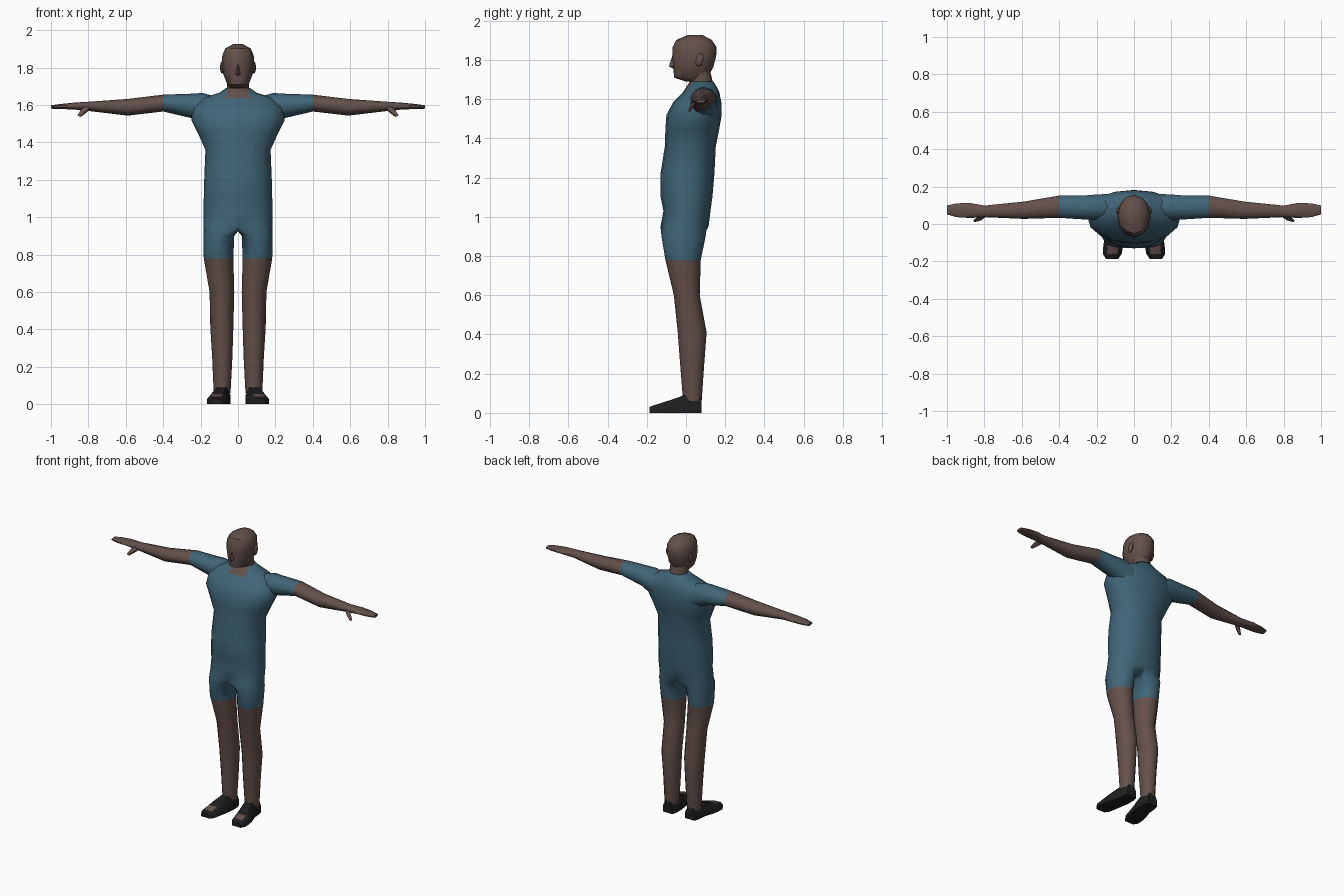
import bpy, bmesh, math

if "Cube" in bpy.data.objects:
    bpy.data.objects.remove(bpy.data.objects["Cube"])

def material(name, rgb):
    m = bpy.data.materials.new(name)
    m.diffuse_color = (*rgb, 1)
    m.use_nodes = True
    m.node_tree.nodes["Principled BSDF"].inputs["Base Color"].default_value = m.diffuse_color
    return m

SKIN = material("brown skin", (0.125, 0.080, 0.070))
BLUE = material("blue cloth", (0.052, 0.130, 0.185))
BLACK = material("black shoe", (0.014, 0.014, 0.014))

def finish(bm, name, mats, rule=None, angle=50):
    """Turn a bmesh into a smooth-shaded object; rule(centre) picks the material slot."""
    bmesh.ops.recalc_face_normals(bm, faces=bm.faces[:])
    if rule:
        for f in bm.faces:
            f.material_index = rule(f.calc_center_median())
    me = bpy.data.meshes.new(name)
    bm.to_mesh(me)
    bm.free()
    for m in mats:
        me.materials.append(m)
    ob = bpy.data.objects.new(name, me)
    bpy.context.collection.objects.link(ob)
    bpy.ops.object.select_all(action='DESELECT')
    ob.select_set(True)
    bpy.context.view_layer.objects.active = ob
    bpy.ops.object.shade_smooth_by_angle(angle=math.radians(angle))
    return ob

def bridge(bm, a, b):
    n = len(a)
    for i in range(n):
        bm.faces.new((a[i], a[(i + 1) % n], b[(i + 1) % n], b[i]))

def loft(bm, rings):
    """Skin a list of point rings and close both ends."""
    vs = [[bm.verts.new(p) for p in r] for r in rings]
    for a, b in zip(vs, vs[1:]):
        bridge(bm, a, b)
    bm.faces.new(vs[0])
    bm.faces.new(vs[-1])
    return vs

def oval(z, x0, x1, y0, y1, n, start=-90, e=1.0):
    """Level ring of n points inside the given x and y limits."""
    pts = []
    for i in range(n):
        t = math.radians(start + 360 * i / n)
        c, s = math.cos(t), math.sin(t)
        pts.append(((x0 + x1) / 2 + (x1 - x0) / 2 * math.copysign(abs(c) ** e, c),
                    (y0 + y1) / 2 + (y1 - y0) / 2 * math.copysign(abs(s) ** e, s), z))
    return pts

# Body: torso and both legs in one mesh (z, front y, back y, half width)
torso = [(0.95, -.13, .115, .185), (1.03, -.115, .125, .185), (1.105, -.13, .135, .183),
         (1.22, -.13, .145, .18), (1.36, -.108, .152, .174), (1.45, -.105, .17, .215),
         (1.52, -.10, .182, .25), (1.585, -.065, .18, .245), (1.637, -.015, .17, .19),
         (1.665, .003, .155, .10), (1.69, .02, .14, .065)]
# Leg rings (z, inner x, outer x, front y, back y)
leg = [(.90, .02, .185, -.125, .10), (.78, .025, .183, -.105, .075), (.60, .02, .152, -.062, .07),
       (.41, .025, .148, -.042, .105), (.25, .03, .138, -.03, .093), (.06, .04, .13, -.015, .08)]
bm = bmesh.new()
rings = [[bm.verts.new(p) for p in oval(z, -w, w, f, b, 16, e=0.92)] for z, f, b, w in torso]
for a, b in zip(rings, rings[1:]):
    bridge(bm, a, b)
bm.faces.new(rings[-1])
crotch = [bm.verts.new((0, y, 0.925)) for y in (.06, -.01, -.08)]
base = rings[0]
for s in (1, -1):
    prev = [base[(s * j) % 16] for j in range(9)] + crotch
    for z, x0, x1, f, b in leg:
        cur = [bm.verts.new((s * x, y, zz)) for x, y, zz in oval(z, x0, x1, f, b, 12, start=-120)]
        bridge(bm, prev, cur)
        prev = cur
    bm.faces.new(prev)

def body_rule(c):
    neckline = c.z > 1.64 and c.y < .04 and abs(c.x) < .055
    return 1 if c.z < .78 or neckline else 0
finish(bm, "body", [BLUE, SKIN], body_rule, 60)

# Neck
bm = bmesh.new()
loft(bm, [oval(z, -w, w, f, b, 12) for z, f, b, w in
          [(1.63, .01, .145, .065), (1.68, .018, .138, .06), (1.76, .015, .12, .058)]])
finish(bm, "neck", [SKIN])

# Head (z, front y, back y, half width)
head = [(1.69, 0, .10, .04), (1.71, -.06, .112, .057), (1.765, -.066, .14, .079),
        (1.82, -.07, .154, .088), (1.865, -.068, .156, .084), (1.902, -.05, .132, .068),
        (1.927, .01, .085, .022)]
bm = bmesh.new()
loft(bm, [oval(z, -w, w, f, b, 12, e=0.92) for z, f, b, w in head])
finish(bm, "head", [SKIN], angle=40)

# Nose
bm = bmesh.new()
bridge_top, tip, left, right, under = [bm.verts.new(p) for p in (
    (0, -.066, 1.835), (0, -.087, 1.768), (-.018, -.055, 1.765), (.018, -.055, 1.765), (0, -.06, 1.752))]
for f in ((bridge_top, tip, left), (bridge_top, right, tip), (under, left, tip),
          (under, tip, right), (bridge_top, left, under, right)):
    bm.faces.new(f)
finish(bm, "nose", [SKIN])

# Arm rings (x, front y, back y, low z, high z)
arm = [(.10, .02, .165, 1.46, 1.64), (.19, .018, .162, 1.50, 1.664), (.25, .02, .157, 1.53, 1.66),
       (.40, .03, .155, 1.565, 1.655), (.59, .025, .122, 1.543, 1.632), (.80, .035, .10, 1.568, 1.617),
       (.88, .03, .115, 1.576, 1.612), (.95, .035, .112, 1.578, 1.605), (1.0, .05, .10, 1.58, 1.598)]
# Foot rings (y, inner x, outer x, top z)
foot = [(.08, .05, .12, .078), (.05, .04, .13, .09), (-.01, .04, .135, .09), (-.075, .05, .157, .067),
        (-.115, .058, .164, .054), (-.16, .066, .166, .04), (-.187, .085, .15, .03)]

for s, side in ((1, "left"), (-1, "right")):
    # Arm with hand, sleeve up to the middle of the upper arm
    bm = bmesh.new()
    loft(bm, [[(s * x, p, q) for p, q, _ in oval(0, y0, y1, z0, z1, 10)] for x, y0, y1, z0, z1 in arm])
    finish(bm, side + "_arm", [BLUE, SKIN], lambda c: 1 if abs(c.x) > .40 else 0, 60)

    # Thumb
    bm = bmesh.new()
    path = [(.80, .05, 1.59, .014), (.825, .03, 1.567, .012), (.85, .018, 1.54, .007)]
    loft(bm, [[(s * (x + r * 1.3 * math.cos(k * math.pi / 3)), y + r * math.sin(k * math.pi / 3),
                z + r * .6 * math.cos(k * math.pi / 3)) for k in range(6)] for x, y, z, r in path])
    finish(bm, side + "_thumb", [SKIN])

    # Ear
    bm = bmesh.new()
    bmesh.ops.create_uvsphere(bm, u_segments=8, v_segments=6, radius=1)
    for v in bm.verts:
        v.co = (s * .086 + v.co.x * .010, .07 + v.co.y * .02 + v.co.z * .006, 1.80 + v.co.z * .033)
    finish(bm, side + "_ear", [SKIN])

    # Open-toed shoe with bare toes on top
    bm = bmesh.new()
    rings = []
    for y, x0, x1, h in foot:
        sec = ((0, 0), (1, 0), (1, .55), (.78, 1), (.22, 1), (0, .55))
        rings.append([(s * (x0 + (x1 - x0) * u), y, h * w) for u, w in sec])
    loft(bm, rings)
    finish(bm, side + "_shoe", [BLACK, SKIN],
           lambda c: 1 if -.16 < c.y < -.115 and c.z > .04 else 0, 45)
